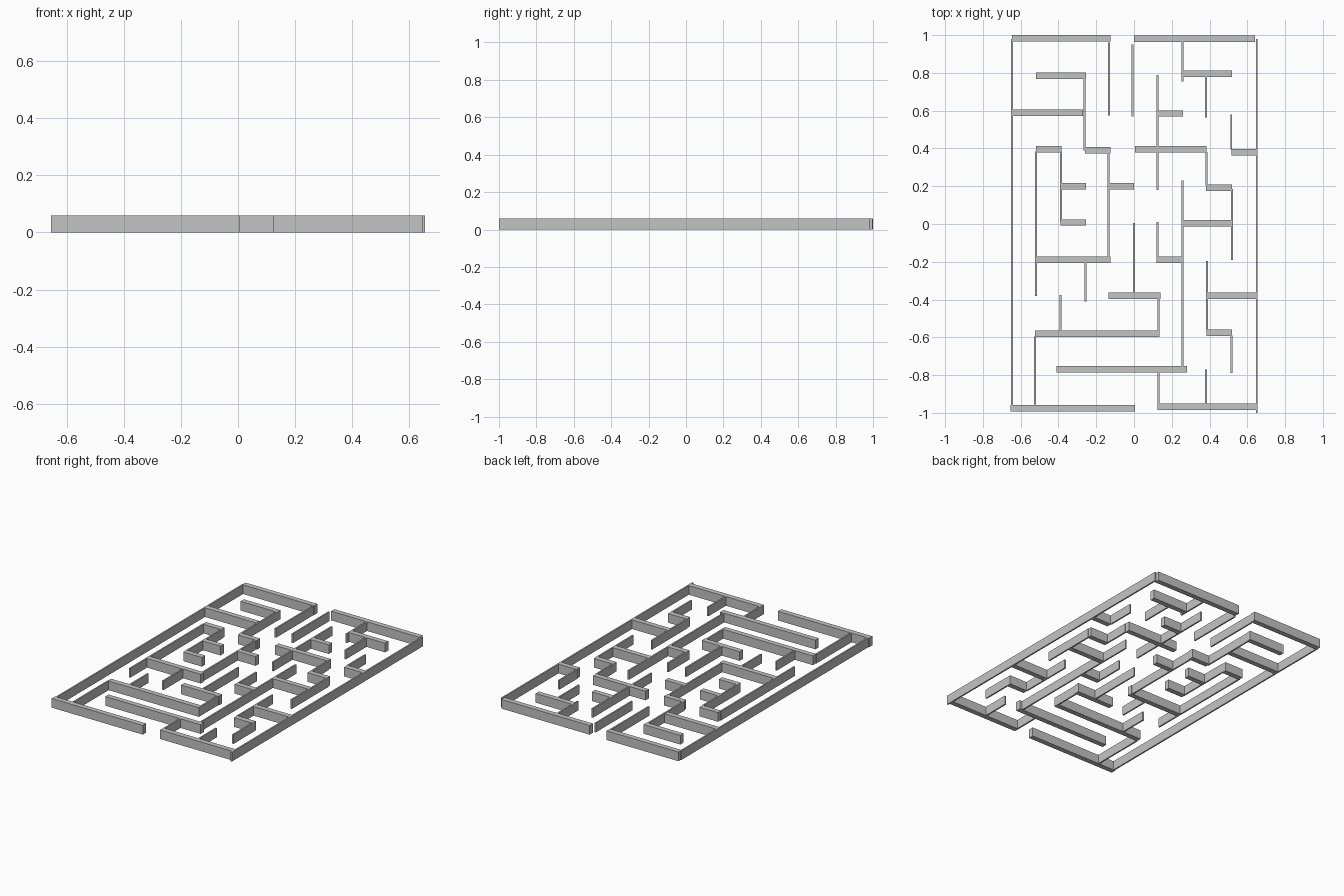
import bpy

HEIGHT = .06
ROW_DEPTH = .034      # walls running left to right
COLUMN_WIDTH = .01    # walls running front to back

if "Cube" in bpy.data.objects:
    bpy.data.objects.remove(bpy.data.objects["Cube"], do_unlink=True)

grey = bpy.data.materials.new("wall grey")
grey.use_nodes = True
colour = (.55, .55, .55, 1)
grey.diffuse_color = colour
grey.node_tree.nodes["Principled BSDF"].inputs["Base Color"].default_value = colour


def box(name, x_start, x_end, y_start, y_end):
    """Upright wall block standing on the ground."""
    bpy.ops.mesh.primitive_cube_add(
        size=1, location=((x_start + x_end) / 2, (y_start + y_end) / 2, HEIGHT / 2))
    wall = bpy.context.object
    wall.name = name
    wall.scale = (x_end - x_start, y_end - y_start, HEIGHT)
    bpy.ops.object.transform_apply(location=False, rotation=False, scale=True)
    wall.data.materials.append(grey)


def row(name, y, x_start, x_end):
    box(name + "_row", x_start, x_end, y - ROW_DEPTH / 2, y + ROW_DEPTH / 2)


def column(name, x, y_start, y_end):
    box(name + "_column", x - COLUMN_WIDTH / 2, x + COLUMN_WIDTH / 2, y_start, y_end)


# Outer boundary, with an entrance gap at front and back
row("outer_back_right", .983, -.645, -.125)
row("outer_back_left", .98, 0, .64)
row("outer_front_right", -.975, -.655, .005)
row("outer_front_left", -.967, .125, .65)
column("outer_right", -.645, -.96, .98)
column("outer_left", .65, -1, .98)

# Back section, left to right walls
row("back_right_shelf", .785, -.52, -.255)
row("back_left_shelf", .795, .255, .52)
row("back_right_divider", .59, -.645, -.27)
row("back_left_stub", .585, .125, .26)
row("inner_room_back", .395, -.52, -.385)
row("inner_room_corner", .39, -.26, -.125)
row("centre_left_back", .395, .005, .385)
row("outer_left_stub", .38, .515, .65)

# Middle section, left to right walls
row("inner_room_upper_stub", .2, -.39, -.255)
row("centre_stub", .2, -.135, 0)
row("left_step", .193, .38, .52)
row("inner_room_lower_stub", .008, -.39, -.255)
row("left_middle", .005, .255, .52)
row("inner_room_front", -.19, -.52, -.125)
row("centre_left_stub", -.19, .12, .255)

# Front section, left to right walls
row("centre_front", -.38, -.135, .14)
row("left_front_divider", -.38, .39, .65)
row("long_front_upper", -.58, -.525, .135)
row("left_front_step", -.575, .385, .52)
row("long_front_lower", -.77, -.41, .28)

# Back section, front to back walls
column("back_entrance_right", -.132, .575, .96)
column("back_entrance_left", -.007, .57, .95)
column("back_left_hanger", .256, .755, .97)
column("back_left_spur", .381, .565, .78)
column("back_right_link", -.262, .39, .77)
column("centre_left_long", .125, .18, .79)
column("outer_left_spur", .515, .395, .58)

# Middle section, front to back walls
column("inner_room_right", -.519, -.38, .385)
column("inner_room_spine", -.387, .01, .385)
column("inner_room_left", -.135, -.175, .375)
column("left_step_link", .384, .205, .38)
column("left_spine", .256, -.755, .23)
column("left_middle_edge", .518, -.19, .185)
column("centre_spine", 0, -.365, .005)
column("centre_left_spur", .125, -.175, .01)

# Front section, front to back walls
column("inner_room_spur", -.257, -.41, -.205)
column("long_front_spur", -.389, -.565, -.375)
column("centre_front_link", .13, -.565, -.395)
column("left_front_spine", .386, -.56, -.195)
column("front_right_link", -.524, -.955, -.595)
column("left_front_hook", .516, -.79, -.59)
column("front_entrance_left", .13, -.955, -.785)
column("front_left_spur", .381, -.955, -.77)
